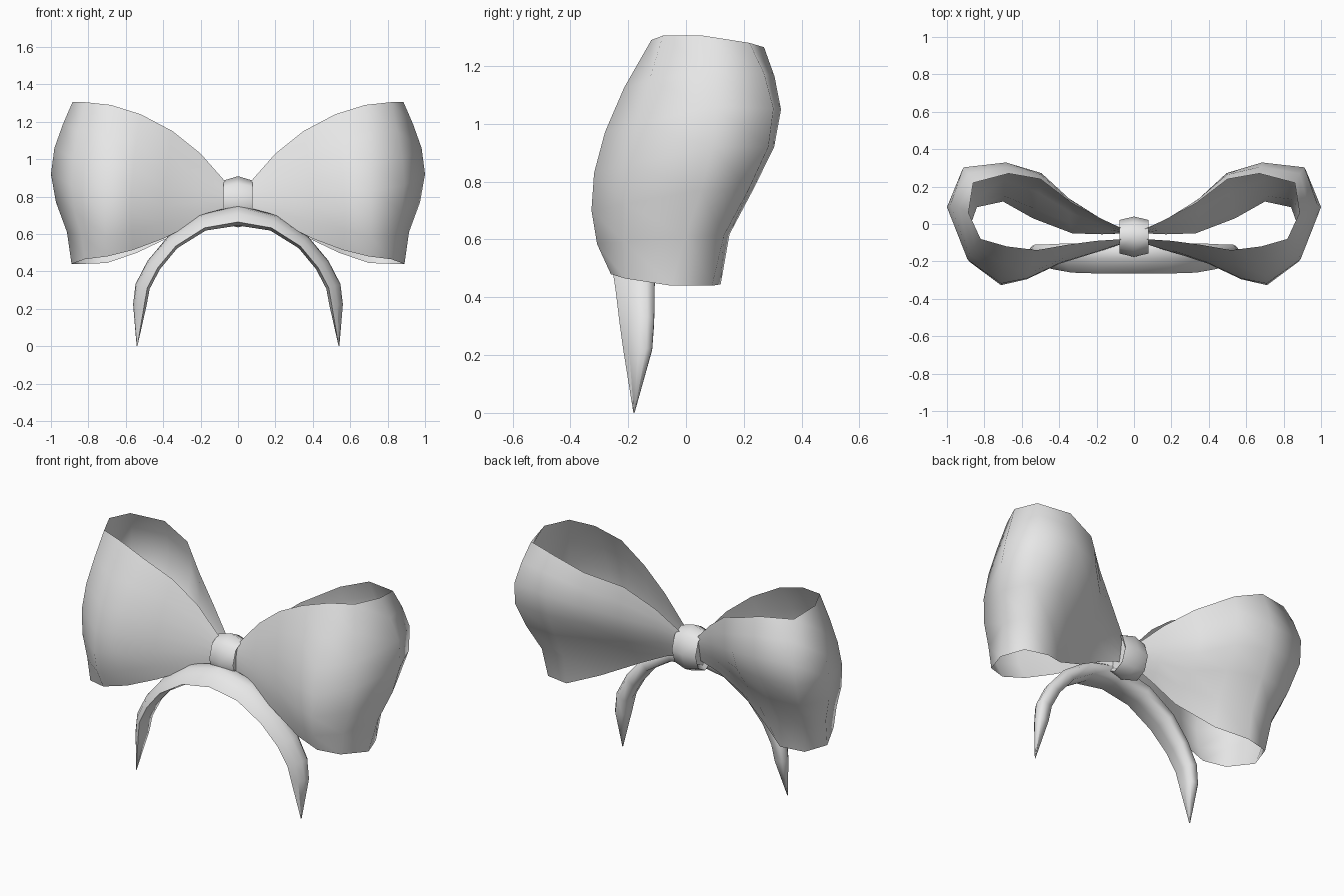
import bpy
import math
from mathutils import Vector

default = bpy.data.objects.get("Cube")
if default:
    bpy.data.objects.remove(default, do_unlink=True)

# One plain fabric colour
fabric = bpy.data.materials.new("light_grey_fabric")
fabric.use_nodes = True
grey = (0.8, 0.8, 0.8, 1)
fabric.diffuse_color = grey
fabric.node_tree.nodes["Principled BSDF"].inputs["Base Color"].default_value = grey


def make_object(name, verts, faces):
    mesh = bpy.data.meshes.new(name)
    mesh.from_pydata(verts, [], faces)
    mesh.materials.append(fabric)
    mesh.update()
    obj = bpy.data.objects.new(name, mesh)
    bpy.context.collection.objects.link(obj)
    bpy.ops.object.select_all(action="DESELECT")
    obj.select_set(True)
    bpy.context.view_layer.objects.active = obj
    bpy.ops.object.shade_smooth_by_angle(angle=math.radians(85))
    return obj


def grid_faces(rows, columns, closed=False, flip=False):
    """Quads joining neighbouring rows of points."""
    faces = []
    for r in range(rows - 1):
        for c in range(columns if closed else columns - 1):
            d = (c + 1) % columns
            quad = (r * columns + c, r * columns + d,
                    (r + 1) * columns + d, (r + 1) * columns + c)
            faces.append(quad[::-1] if flip else quad)
    return faces


def end_caps(total, columns):
    return [tuple(range(columns))[::-1], tuple(range(total - columns, total))]


def clamp(value):
    return max(0, min(1, value))


def ribbon_point(top, middle, bottom, t):
    """Point on the parabola through three points, drawn in near the hem."""
    p = (top * (1 - t) * (1 - 2 * t) + middle * 4 * t * (1 - t)
         + bottom * t * (2 * t - 1))
    s, w = 1 - 2 * t, t * (1 - t)
    pinch = .6 if s < 0 else .2
    p.x -= pinch * w * s * s * clamp((middle.x - .8) / .15)
    p.y += w * s * (.3 - .45 * s) * clamp(middle.y / .3)
    return p


# Ribbon loop: top, middle and bottom of each station, from the knot
# along the front, round the outer end and back to the knot
stations = [
    ((.05, -.08, .86), (.05, -.1, .8), (.05, -.1, .72)),
    ((.2, -.09, 1.03), (.2, -.14, .83), (.2, -.15, .675)),
    ((.35, -.11, 1.15), (.39, -.205, .84), (.4, -.19, .575)),
    ((.52, -.14, 1.24), (.57, -.29, .84), (.56, -.24, .515)),
    ((.68, -.12, 1.29), (.71, -.318, .83), (.7, -.26, .48)),
    ((.82, -.08, 1.305), (.89, -.19, .86), (.82, -.21, .465)),
    ((.885, .06, 1.305), (1, .09, .92), (.89, -.05, .44)),
    ((.86, .22, 1.28), (.92, .285, .92), (.84, .09, .44)),
    ((.67, .27, 1.265), (.69, .305, .92), (.7, .12, .445)),
    ((.5, .24, 1.2), (.5, .24, .9), (.54, .03, .5)),
    ((.33, .11, 1.11), (.35, .115, .85), (.33, -.05, .6)),
    ((.18, .03, .99), (.18, .015, .83), (.17, -.055, .68)),
    ((.05, -.03, .86), (.05, -.04, .8), (.05, -.05, .72)),
]
STEPS = 6
for name, side in (("left_bow_loop", 1), ("right_bow_loop", -1)):
    verts = []
    for station in stations:
        top, middle, bottom = (Vector(p) for p in station)
        for i in range(STEPS + 1):
            p = ribbon_point(top, middle, bottom, i / STEPS)
            verts.append((p.x * side, p.y, p.z))
    make_object(name, verts,
                grid_faces(len(stations), STEPS + 1, flip=side < 0))

# Knot: a bulging band of cloth wrapped round the middle
SIDES = 8
rings = ((-.06, .65), (-.078, .83), (0, 1), (.078, .83), (.06, .65))
verts = []
for x, scale in rings:
    for i in range(SIDES):
        a = math.tau * i / SIDES
        verts.append((x, -.068 + .108 * scale * math.cos(a),
                      .772 + .137 * scale * math.sin(a)))
make_object("knot", verts,
            grid_faces(len(rings), SIDES, closed=True, flip=True)
            + end_caps(len(verts), SIDES))

# Headband: a domed strip, upright at the back and sloping to a front edge,
# swept along a pointed arch. The profile is (across, outward).
profile = [(1, .55), (.6, 1), (0, .8), (-.6, .2), (-1, -.65), (0, -1), (1, -.75)]
# each entry: x, z, centre y, half width, half thickness
half_arch = [
    (.54, 0, -.18, .002, .002),
    (.525, .22, -.167, .05, .036),
    (.51, .32, -.17, .06, .04),
    (.45, .435, -.176, .067, .04),
    (.35, .555, -.182, .078, .04),
    (.19, .66, -.185, .08, .045),
]
arch = half_arch + [(0, .7, -.185, .08, .055)]
arch += [(-x, z, y, w, t) for x, z, y, w, t in reversed(half_arch)]
verts = []
for k, (x, z, y, width, thick) in enumerate(arch):
    before, after = arch[max(k - 1, 0)], arch[min(k + 1, len(arch) - 1)]
    along = Vector((after[0] - before[0], 0, after[1] - before[1])).normalized()
    outward = Vector((along.z, 0, -along.x))
    for across, lift in profile:
        p = Vector((x, y + width * across, z)) + outward * thick * lift
        verts.append(p[:])
make_object("headband", verts,
            grid_faces(len(arch), len(profile), closed=True)
            + end_caps(len(verts), len(profile)))
